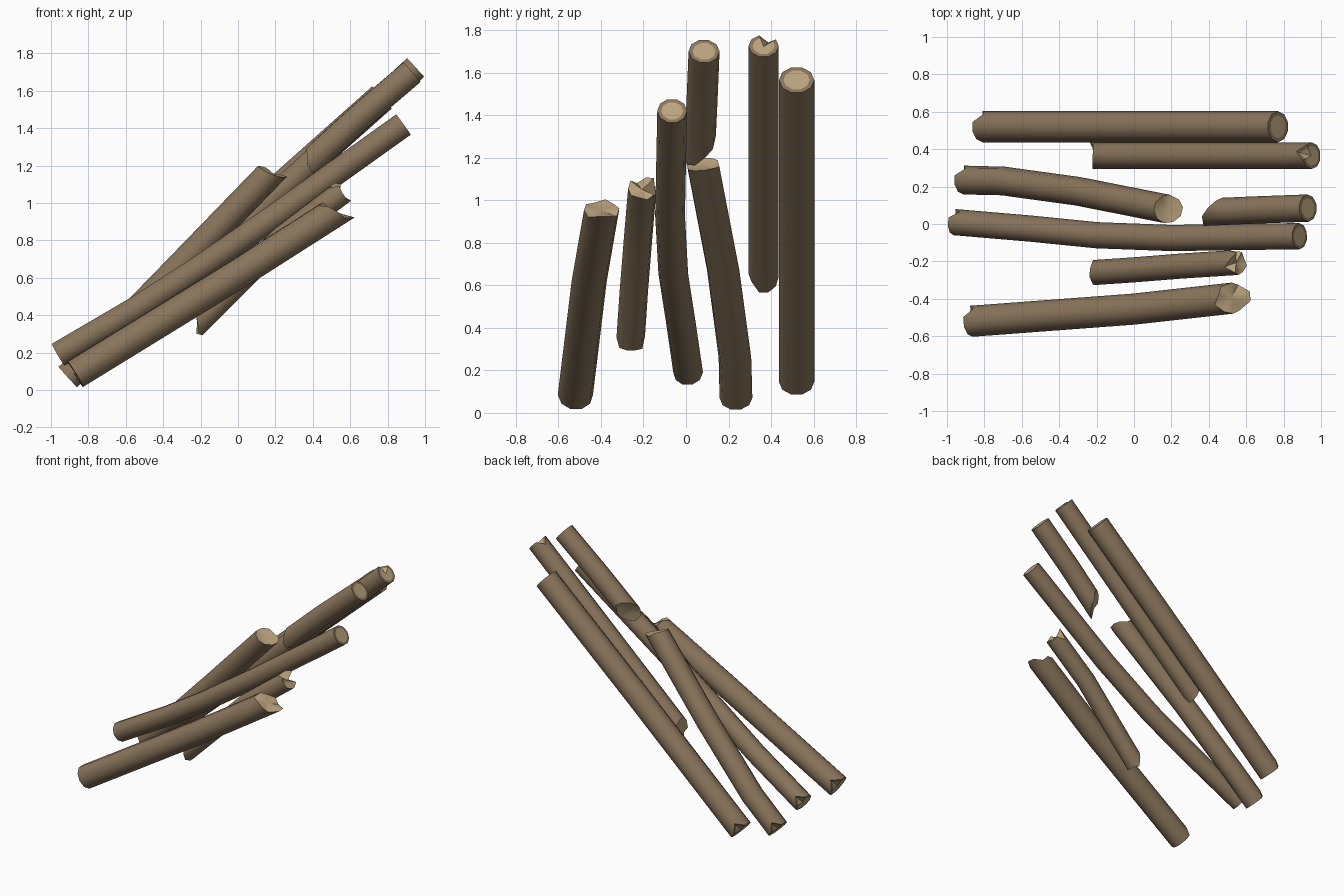
import bpy, bmesh, math, random
from mathutils import Vector

if "Cube" in bpy.data.objects:
    bpy.data.objects.remove(bpy.data.objects["Cube"])

random.seed(4)
SIDES = 10


def material(name, rgb):
    m = bpy.data.materials.new(name)
    m.diffuse_color = (*rgb, 1)
    m.use_nodes = True
    m.node_tree.nodes["Principled BSDF"].inputs["Base Color"].default_value = m.diffuse_color
    return m


BARK = material("bark brown", (0.25, 0.175, 0.105))
WOOD = material("cut wood tan", (0.50, 0.37, 0.21))


def frame(tangent):
    """Side (towards the front) and up vectors across a stick."""
    side = tangent.cross(Vector((0, 0, 1))).normalized()
    return side, side.cross(tangent).normalized()


def close_end(bm, ring, centre, out, radius, broken):
    """Sawn ends get a flush inset disc, broken ends a recessed splintered bowl."""
    scale = 0.5 if broken else 0.74
    inner = []
    for v in ring:
        p = centre + (v.co - centre) * scale
        if broken:
            p -= out * radius * 0.15
        inner.append(bm.verts.new(p))
    for i in range(SIDES):
        j = (i + 1) % SIDES
        f = bm.faces.new((ring[i], ring[j], inner[j], inner[i]))
        f.material_index = 1 if broken else 0
    mid = bm.verts.new(sum((v.co for v in inner), Vector()) / SIDES)
    for i in range(SIDES):
        f = bm.faces.new((inner[i], inner[(i + 1) % SIDES], mid))
        f.material_index = 1


def shape_end(ring, centre, out, radius, end):
    """Push rim points along the stick: a slanted break, jags and notches."""
    tilt, jag, notches = end
    tilt = Vector(tilt)
    for i, v in enumerate(ring):
        radial = (v.co - centre) / radius
        push = radial.dot(tilt) + (random.uniform(-jag, jag) if jag else 0)
        if i in notches:
            push -= 0.05
        v.co += out * push


def stick(name, path, radius, start, end):
    pts = [Vector(p) for p in path]
    bm = bmesh.new()
    # extra sections just inside each end keep the end shaping local
    d0 = (pts[1] - pts[0]).normalized()
    d1 = (pts[-1] - pts[-2]).normalized()
    pts.insert(1, pts[0] + d0 * 0.13)
    pts.insert(-1, pts[-1] - d1 * 0.13)
    rings = []
    for k, p in enumerate(pts):
        t = (pts[min(k + 1, len(pts) - 1)] - pts[max(k - 1, 0)]).normalized()
        s, u = frame(t)
        ring = []
        for i in range(SIDES):
            a = math.tau * i / SIDES
            ring.append(bm.verts.new(p + (s * math.cos(a) + u * math.sin(a)) * radius))
        rings.append(ring)
    for r0, r1 in zip(rings, rings[1:]):
        for i in range(SIDES):
            j = (i + 1) % SIDES
            bm.faces.new((r0[i], r0[j], r1[j], r1[i]))
    for ring, c, out, e in ((rings[0], pts[0], -d0, start), (rings[-1], pts[-1], d1, end)):
        shape_end(ring, c, out, radius, e)
        broken = e[1] > 0
        close_end(bm, ring, c, out, radius, broken)
    bmesh.ops.recalc_face_normals(bm, faces=bm.faces)
    mesh = bpy.data.meshes.new(name)
    bm.to_mesh(mesh)
    bm.free()
    mesh.materials.append(BARK)
    mesh.materials.append(WOOD)
    ob = bpy.data.objects.new(name, mesh)
    bpy.context.collection.objects.link(ob)
    bpy.context.view_layer.objects.active = ob
    ob.select_set(True)
    bpy.ops.object.shade_smooth_by_angle(angle=math.radians(42))
    ob.select_set(False)


# end styles: (slant vector, jag size, notched rim points)
SAWN = ((0, 0, 0), 0, ())
CHIPPED = ((0, 0, 0), 0, (4,))

# long sticks
stick("back_long_stick", [(-0.81, 0.52, 0.145), (0, 0.52, 0.88), (0.77, 0.52, 1.565)],
      0.083, CHIPPED, SAWN)
stick("middle_long_stick",
      [(-0.96, 0.01, 0.19), (-0.55, -0.025, 0.43), (-0.2, -0.06, 0.655),
       (0.2, -0.075, 0.93), (0.885, -0.065, 1.42)], 0.07, CHIPPED, SAWN)
stick("front_long_stick", [(-0.87, -0.52, 0.085), (0, -0.455, 0.62), (0.54, -0.395, 0.965)],
      0.083, CHIPPED, ((0, 0, -0.03), 0.04, (2, 6)))

# broken sticks
stick("upper_back_broken_stick", [(-0.22, 0.365, 0.655), (0.3, 0.365, 1.13), (0.95, 0.365, 1.725)],
      0.071, ((0, 0, -0.06), 0.025, ()), ((0, 0, 0), 0, (3,)))
stick("lower_broken_stick",
      [(-0.91, 0.235, 0.07), (-0.7, 0.23, 0.26), (-0.3, 0.175, 0.67), (0.18, 0.08, 1.165)],
      0.077, CHIPPED, ((0, 0, -0.05), 0.012, ()))
stick("upper_short_stick", [(0.42, 0.065, 1.25), (0.65, 0.075, 1.46), (0.93, 0.085, 1.70)],
      0.073, ((0, -0.07, -0.03), 0.015, ()), SAWN)
stick("front_short_stick",
      [(-0.22, -0.26, 0.355), (0.0, -0.245, 0.575), (0.25, -0.225, 0.825), (0.56, -0.205, 1.06)],
      0.067, ((0, 0, -0.06), 0.02, ()), ((0, 0, 0), 0.02, (2, 5)))
